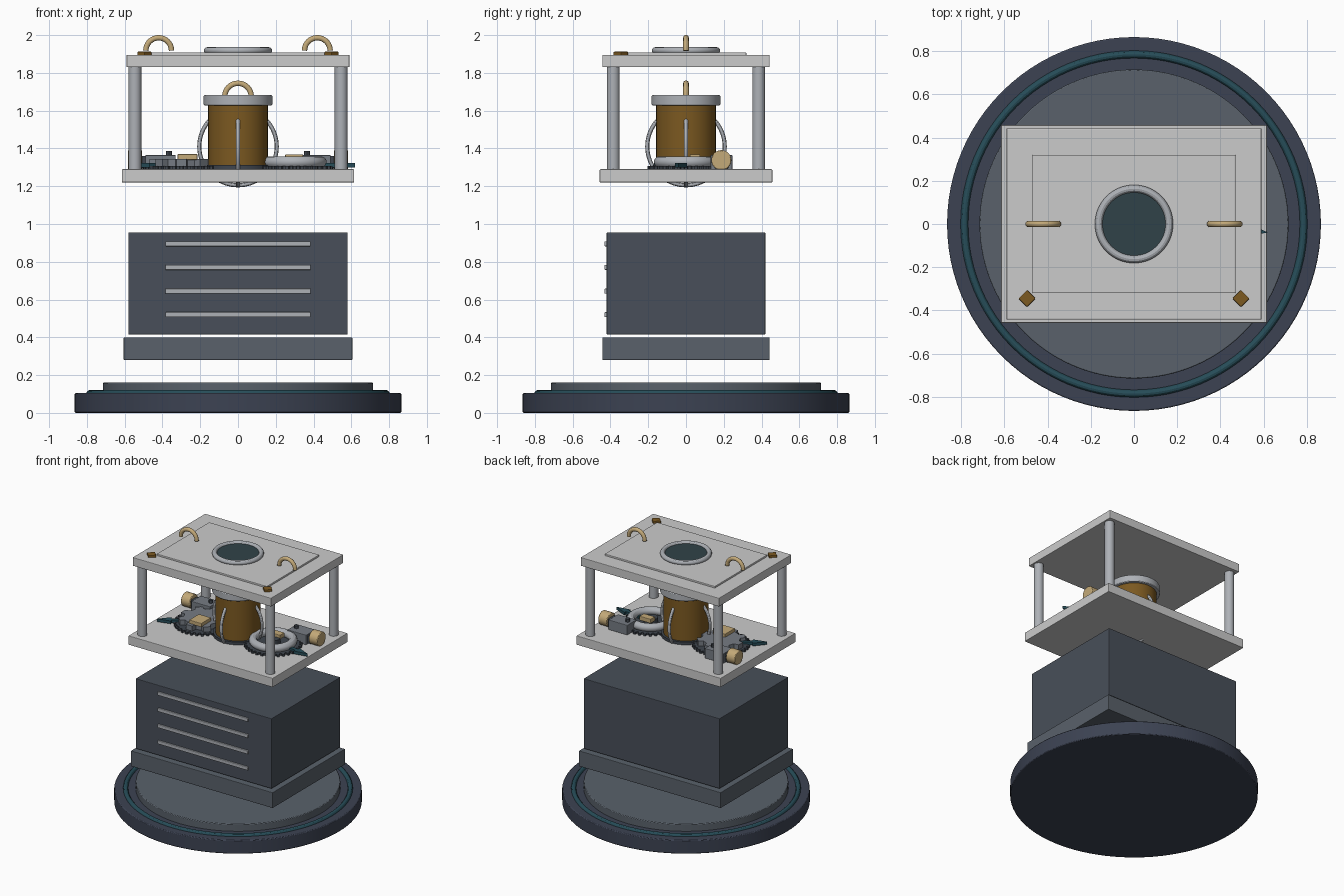
import bpy, math

if "Cube" in bpy.data.objects:
    bpy.data.objects.remove(bpy.data.objects["Cube"])

def mat(name, rgb):
    m = bpy.data.materials.new(name)
    m.diffuse_color = (*rgb, 1)
    m.use_nodes = True
    m.node_tree.nodes["Principled BSDF"].inputs["Base Color"].default_value = m.diffuse_color
    return m

NAVY = mat("navy", (0.045, 0.055, 0.085))
TEAL = mat("teal", (0.02, 0.075, 0.10))
SLATE = mat("slate", (0.10, 0.12, 0.145))
BODY = mat("body_slate", (0.065, 0.078, 0.10))
STEEL = mat("steel", (0.42, 0.44, 0.47))
IRON = mat("iron", (0.18, 0.20, 0.23))
DARK = mat("dark", (0.05, 0.06, 0.075))
BROWN = mat("bronze", (0.20, 0.10, 0.015))
TAN = mat("brass", (0.55, 0.40, 0.19))
GLASS = mat("glass", (0.03, 0.055, 0.065))

def finish(name, m, bevel=0, smooth=False):
    o = bpy.context.object
    o.name = name
    bpy.ops.object.transform_apply(location=False, rotation=True, scale=True)
    if m:
        o.data.materials.append(m)
    if bevel:
        b = o.modifiers.new("bevel", 'BEVEL')
        b.width, b.segments = bevel, 2
    if smooth:
        bpy.ops.object.shade_smooth_by_angle()
    return o

def box(name, x, y, z, m=None, bevel=0.004, rot=0):
    """x, y, z are (min, max) pairs."""
    r = (x, y, z)
    bpy.ops.mesh.primitive_cube_add(size=1, location=[sum(p) / 2 for p in r], rotation=(0, 0, rot))
    bpy.context.object.scale = [p[1] - p[0] for p in r]
    return finish(name, m, bevel)

def disc(name, r, z, m=None, xy=(0, 0), bevel=0, n=64):
    bpy.ops.mesh.primitive_cylinder_add(vertices=n, radius=r, depth=z[1] - z[0],
                                        location=(*xy, (z[0] + z[1]) / 2))
    return finish(name, m, bevel, True)

def ring(name, R, r, loc, m=None, rot=(0, 0, 0), n=64):
    bpy.ops.mesh.primitive_torus_add(major_radius=R, minor_radius=r, major_segments=n,
                                     minor_segments=12, location=loc, rotation=rot)
    return finish(name, m, 0, True)

def handle(name, x, z, R=0.068, r=0.015):
    """Half-hoop handle standing in the xz plane."""
    c = bpy.data.curves.new(name, 'CURVE')
    c.dimensions, c.bevel_depth, c.bevel_resolution, c.use_fill_caps = '3D', r, 3, True
    s = c.splines.new('POLY')
    s.points.add(16)
    for i, p in enumerate(s.points):
        a = math.pi * i / 16
        p.co = (R * math.cos(a), 0, R * math.sin(a), 1)
    o = bpy.data.objects.new(name, c)
    o.location = (x, 0, z)
    c.materials.append(TAN)
    bpy.context.collection.objects.link(o)

def prism(name, outline, z, m, loc, rot=0):
    """Extrude a flat outline between two heights."""
    n = len(outline)
    v = [(x, y, h) for h in z for x, y in outline]
    f = [list(range(n))[::-1], list(range(n, 2 * n))]
    f += [[i, (i + 1) % n, n + (i + 1) % n, n + i] for i in range(n)]
    me = bpy.data.meshes.new(name)
    me.from_pydata(v, [], f)
    me.materials.append(m)
    o = bpy.data.objects.new(name, me)
    o.location, o.rotation_euler = (*loc, 0), (0, 0, rot)
    bpy.context.collection.objects.link(o)

def gear(n, r_in, r_out):
    pts = []
    for i in range(n):
        for k, r in ((-.3, r_in), (-.2, r_out), (.2, r_out), (.3, r_in)):
            a = 2 * math.pi * (i + k) / n
            pts.append((r * math.cos(a), r * math.sin(a)))
    return pts

# Round base
disc("base_disc", 0.865, (0, 0.105), NAVY, bevel=0.006, n=96)
ring("base_ring", 0.785, 0.018, (0, 0, 0.103), TEAL, n=96)
disc("base_step", 0.715, (0.10, 0.16), SLATE, bevel=0.005, n=96)

# Floating plinth and body with front vents
box("plinth", (-.605, .605), (-.442, .442), (.28, .40), SLATE)
box("body", (-.58, .58), (-.42, .42), (.415, .955), BODY)
for i in range(4):
    z = 0.52 + 0.125 * i
    box("vent_bar", (-.385, .385), (-.432, -.415), (z - .013, z + .013), STEEL)

# Open frame
box("lower_plate", (-.615, .615), (-.457, .457), (1.22, 1.29))
box("upper_plate", (-.59, .59), (-.442, .442), (1.83, 1.895))
for sx in (-1, 1):
    for sy in (-1, 1):
        disc("post", 0.034, (1.28, 1.84), STEEL, (sx * .546, sy * .385), n=24)

# Upper plate details
box("top_panel", (-.47, .47), (-.32, .32), (1.89, 1.908))
disc("top_window", 0.152, (1.90, 1.922), GLASS)
ring("window_rim", 0.163, 0.018, (0, 0, 1.918), STEEL)
for s in (-1, 1):
    handle("lift_handle", s * .42, 1.918)
    box("corner_stud", (s * .495 - .028, s * .495 + .028), (-.373, -.317), (1.89, 1.912),
        BROWN, rot=math.pi / 4)

# Central canister with crossed hoops
disc("canister_foot", 0.175, (1.285, 1.312), DARK)
disc("canister", 0.158, (1.305, 1.635), BROWN)
disc("canister_lid", 0.182, (1.628, 1.682), STEEL, bevel=0.005)
handle("canister_handle", 0, 1.675, R=0.07)
for a in (0, math.pi / 2):
    ring("canister_hoop", 0.205, 0.011, (0, 0, 1.41), STEEL, (math.pi / 2, 0, a))

# Dials, pointers and drive units, mirrored left and right
for s, angle in ((-1, math.radians(212)), (1, math.radians(-7))):
    c = (s * .30, 0)
    prism("dial", gear(32, .185, .205), (1.285, 1.306), DARK, c)
    prism("pointer", [(.10, -.014), (.22, -.014), (.22, -.032), (.322, 0), (.22, .032),
                      (.22, .014), (.10, .014)], (1.30, 1.322), TEAL, c, angle)
    bx = sorted((s * .33, s * .49))
    box("drive_block", bx, (.13, .245), (1.288, 1.365), IRON)
    box("drive_collar", sorted((s * .46, s * .515)), (.15, .225), (1.295, 1.36), DARK)
    disc("drive_peg", 0.015, (1.35, 1.387), DARK, (s * .365, .19), n=12)
    bpy.ops.mesh.primitive_cylinder_add(vertices=32, radius=.053, depth=.075,
                                        location=(s * .545, .187, 1.338), rotation=(0, math.pi / 2, 0))
    finish("drive_knob", TAN, .005, True)

# Left gear and right ring
prism("left_gear", gear(8, .135, .17), (1.305, 1.345), IRON, (-.30, 0))
box("left_key", (-.32, -.215), (-.14, -.02), (1.34, 1.37), TAN)
ring("right_ring", 0.14, 0.03, (.30, 0, 1.328), STEEL)
disc("right_hub", 0.05, (1.30, 1.345), DARK, (.30, 0), n=24)
box("right_key", (.25, .345), (.02, .075), (1.335, 1.368), TAN)
